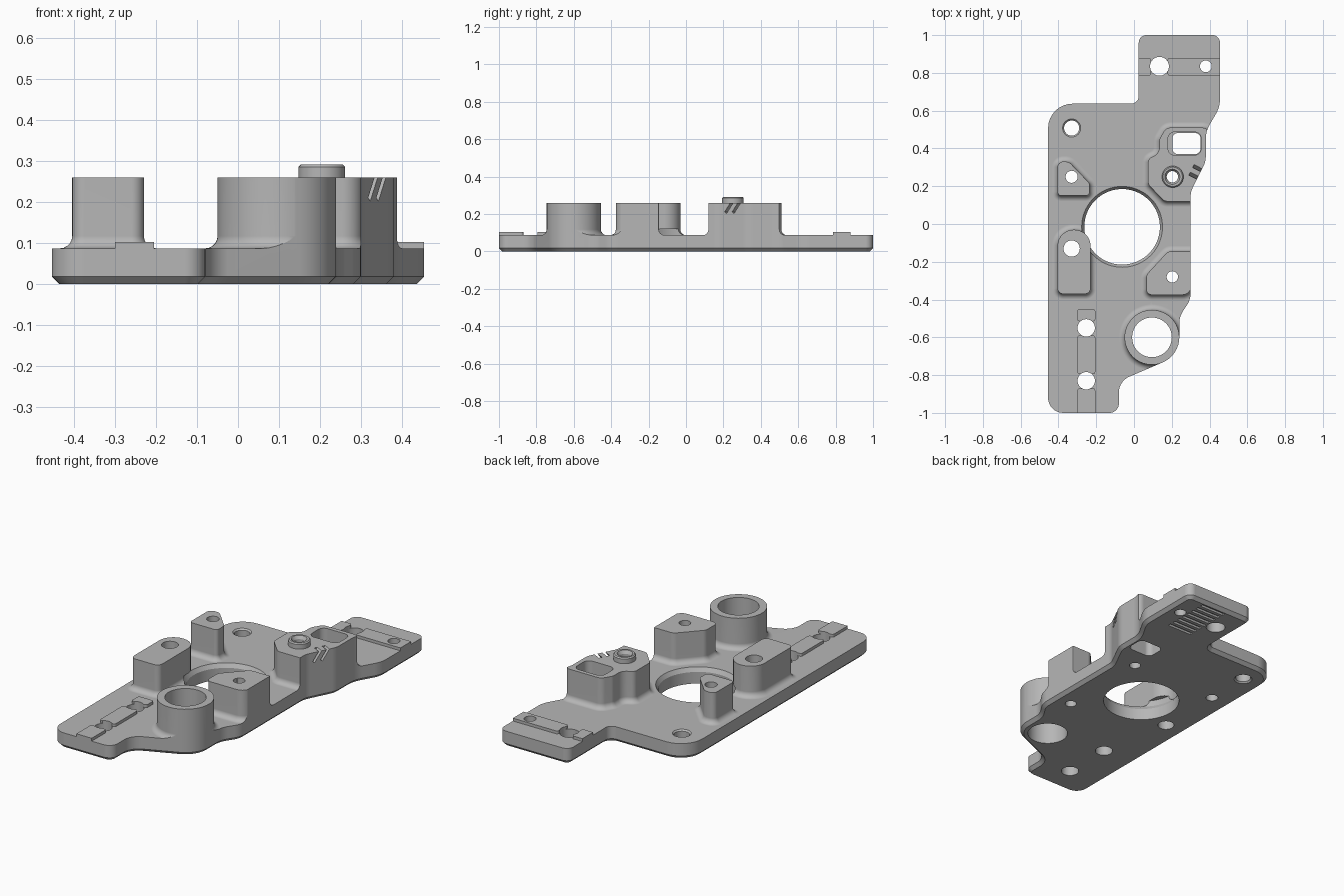
import bpy, bmesh, math
from mathutils import Vector, Matrix

cube = bpy.data.objects.get("Cube")
if cube:
    bpy.data.objects.remove(cube, do_unlink=True)

TOP, BOSS, PAD = 0.087, 0.26, 0.103    # plate, boss and pad heights

metal = bpy.data.materials.new("grey_metal")
metal.use_nodes = True
grey = (0.47, 0.47, 0.47, 1)
metal.diffuse_color = grey
metal.node_tree.nodes["Principled BSDF"].inputs["Base Color"].default_value = grey


def rounded(corners, steps=8):
    """Outline of a polygon whose corners (x, y, radius) are rounded."""
    out, n = [], len(corners)
    for i, (x, y, r) in enumerate(corners):
        p = Vector((x, y))
        a = Vector(corners[i - 1][:2]) - p
        b = Vector(corners[(i + 1) % n][:2]) - p
        half = a.angle(b) / 2
        t = min(r / math.tan(half), 0.49 * a.length, 0.49 * b.length)
        if t < 0.002:
            out.append(p)
            continue
        a.normalize()
        b.normalize()
        r = t * math.tan(half)
        centre = p + (a + b).normalized() * (r / math.sin(half))
        u, v = p + a * t - centre, p + b * t - centre
        sweep = math.atan2(u.x * v.y - u.y * v.x, u.dot(v))
        for k in range(steps + 1):
            out.append(centre + Matrix.Rotation(sweep * k / steps, 2) @ u)
    return out


def circle(x, y, r, n=40):
    return [Vector((x + r * math.cos(math.tau * k / n),
                    y + r * math.sin(math.tau * k / n))) for k in range(n)]


def box(x0, x1, y0, y1, r=0):
    return rounded([(x0, y0, r), (x1, y0, r), (x1, y1, r), (x0, y1, r)])


def offset(pts, d):
    """Move a counter-clockwise outline outwards by d."""
    out = []
    for i, p in enumerate(pts):
        a = (p - pts[i - 1]).normalized()
        b = (pts[(i + 1) % len(pts)] - p).normalized()
        t = (a + b).normalized()
        out.append(p + Vector((t.y, -t.x)) * d / max(t.dot(a), 0.4))
    return out


def loft(name, pts, levels):
    """Closed solid through copies of the outline at (offset, z) levels."""
    bm = bmesh.new()
    rings = [[bm.verts.new((p.x, p.y, z)) for p in offset(pts, d)] for d, z in levels]
    n = len(pts)
    for lo, hi in zip(rings, rings[1:]):
        for i in range(n):
            j = (i + 1) % n
            bm.faces.new((lo[i], lo[j], hi[j], hi[i]))
    bm.faces.new(rings[0][::-1])
    bm.faces.new(rings[-1])
    mesh = bpy.data.meshes.new(name)
    bm.to_mesh(mesh)
    bm.free()
    mesh.materials.append(metal)
    obj = bpy.data.objects.new(name, mesh)
    bpy.context.scene.collection.objects.link(obj)
    return obj


def boolean(obj, other, operation):
    """Apply a boolean and delete the helper."""
    other.hide_render = True
    mod = obj.modifiers.new("boolean", "BOOLEAN")
    mod.operation, mod.solver, mod.object = operation, "EXACT", other
    bpy.context.view_layer.objects.active = obj
    bpy.ops.object.modifier_apply(modifier=mod.name)
    bpy.data.objects.remove(other, do_unlink=True)


def finish(obj):
    bpy.ops.object.select_all(action="DESELECT")
    obj.select_set(True)
    bpy.context.view_layer.objects.active = obj
    bpy.ops.object.shade_smooth_by_angle(angle=math.radians(28))
    mod = obj.modifiers.new("weighted_normals", "WEIGHTED_NORMAL")
    mod.keep_sharp = True


# Slab that is later trimmed to the plate outline
plate = loft("mounting_plate", box(-0.6, 0.6, -1.2, 1.2), [(0, -0.1), (0, TOP)])

# Bosses with a filleted foot
R = 0.03
foot = [(R, 0.04)] + [(R - R * math.sin(t), TOP + R - R * math.cos(t))
                      for t in (k * math.pi / 10 for k in range(6))]
bosses = [
    rounded([(-0.405, 0.15, 0.02), (-0.235, 0.15, 0.02), (-0.235, 0.215, 0.03),
             (-0.345, 0.33, 0.04), (-0.405, 0.33, 0.03)]),
    rounded([(-0.405, -0.37, 0.03), (-0.23, -0.37, 0.03),
             (-0.23, -0.03, 0.087), (-0.405, -0.03, 0.087)]),
    rounded([(0.065, -0.375, 0.03), (0.305, -0.375, 0.05), (0.305, -0.145, 0.01),
             (0.18, -0.145, 0.04), (0.065, -0.27, 0.04)]),
    rounded([(0.16, 0.12, 0.04), (0.32, 0.12, 0), (0.32, 0.16, 0), (0.4, 0.31, 0),
             (0.4, 0.51, 0.04), (0.17, 0.51, 0.04), (0.135, 0.45, 0.04),
             (0.135, 0.375, 0.06), (0.075, 0.345, 0.03), (0.075, 0.21, 0.03)]),
    circle(0.095, -0.6, 0.145, 64),
]
for pts in bosses:
    boolean(plate, loft("boss", pts, foot + [(0, BOSS)]), "UNION")

# Thin raised pads beside the locating holes
for area in [(-0.3, -0.205, -1.1, -0.87), (-0.3, -0.205, -0.795, -0.59),
             (-0.3, -0.205, -0.515, -0.45), (-0.1, 0.09, 0.785, 0.88),
             (0.178, 0.55, 0.785, 0.88)]:
    boolean(plate, loft("pad", box(*area, 0.012), [(0, 0.05), (0, PAD)]), "UNION")

# Trim to the plate outline, with a chamfered lower edge
outline = rounded([
    (-0.455, -1, 0.08), (-0.08, -1, 0.05), (-0.08, -0.832, 0.09), (0.24, -0.695, 0.145),
    (0.24, -0.49, 0.12), (0.3, -0.4, 0.12), (0.3, 0.17, 0.1), (0.38, 0.33, 0.12),
    (0.38, 0.49, 0.15), (0.455, 0.62, 0.15), (0.455, 1, 0.04), (0.025, 1, 0.04),
    (0.025, 0.637, 0.04), (-0.455, 0.637, 0.13)])
boolean(plate, loft("trim", outline, [(-0.018, 0), (0, 0.018), (0, 0.5)]), "INTERSECT")

# Large central opening with a bevelled rim
boolean(plate, loft("opening", circle(-0.063, -0.015, 0.2, 72),
                    [(0, -0.1), (0, 0.065), (0.014, TOP), (0.014, 0.12)]), "DIFFERENCE")

# Round through holes
for x, y, r in [(-0.33, 0.25, 0.032), (-0.33, -0.13, 0.043), (0.203, -0.28, 0.03),
                (0.203, 0.25, 0.03), (0.095, -0.6, 0.105), (-0.253, -0.55, 0.046),
                (-0.253, -0.83, 0.046), (0.135, 0.835, 0.05), (0.38, 0.835, 0.031)]:
    boolean(plate, loft("hole", circle(x, y, r), [(0, -0.1), (0, 0.5)]), "DIFFERENCE")

# Corner hole with countersunk ends
boolean(plate, loft("corner_hole", circle(-0.33, 0.508, 0.04),
                    [(0.012, -0.01), (0.008, 0), (0, 0.008), (0, TOP - 0.008),
                     (0.008, TOP), (0.012, TOP + 0.01)]), "DIFFERENCE")

# Rectangular pocket, narrower through the plate
boolean(plate, loft("pocket", box(0.18, 0.355, 0.365, 0.487, 0.035),
                    [(0, TOP), (0, 0.5)]), "DIFFERENCE")
boolean(plate, loft("slot", box(0.203, 0.353, 0.37, 0.482, 0.03),
                    [(0, -0.1), (0, 0.2)]), "DIFFERENCE")

# Slanted notches in the outer wall of the pocket boss
for x, y in [(0.318, 0.235), (0.338, 0.275)]:
    cutter = loft("notch", box(-0.035, 0.035, -0.007, 0.007), [(0, -0.035), (0, 0.06)])
    cutter.matrix_world = (Matrix.Translation((x, y, 0.235))
                           @ Matrix.Rotation(math.radians(-27), 4, "Z")
                           @ Matrix.Rotation(math.radians(-35), 4, "X"))
    bpy.context.view_layer.update()
    boolean(plate, cutter, "DIFFERENCE")

# Row of shallow grooves under the rear tab
for k in range(8):
    y = 0.7 + 0.038 * k
    boolean(plate, loft("groove", box(0.19, 0.342, y - 0.009, y + 0.009),
                        [(0, -0.05), (0, 0.012)]), "DIFFERENCE")
finish(plate)

# Bushing standing on the pocket boss
bushing = loft("locating_bushing", circle(0.205, 0.25, 0.057),
               [(0, BOSS - 0.01), (0, 0.286), (-0.006, 0.292)])
boolean(bushing, loft("bore", circle(0.203, 0.25, 0.03),
                      [(0, 0.2), (0, 0.275), (0.01, 0.292), (0.01, 0.4)]), "DIFFERENCE")
finish(bushing)
